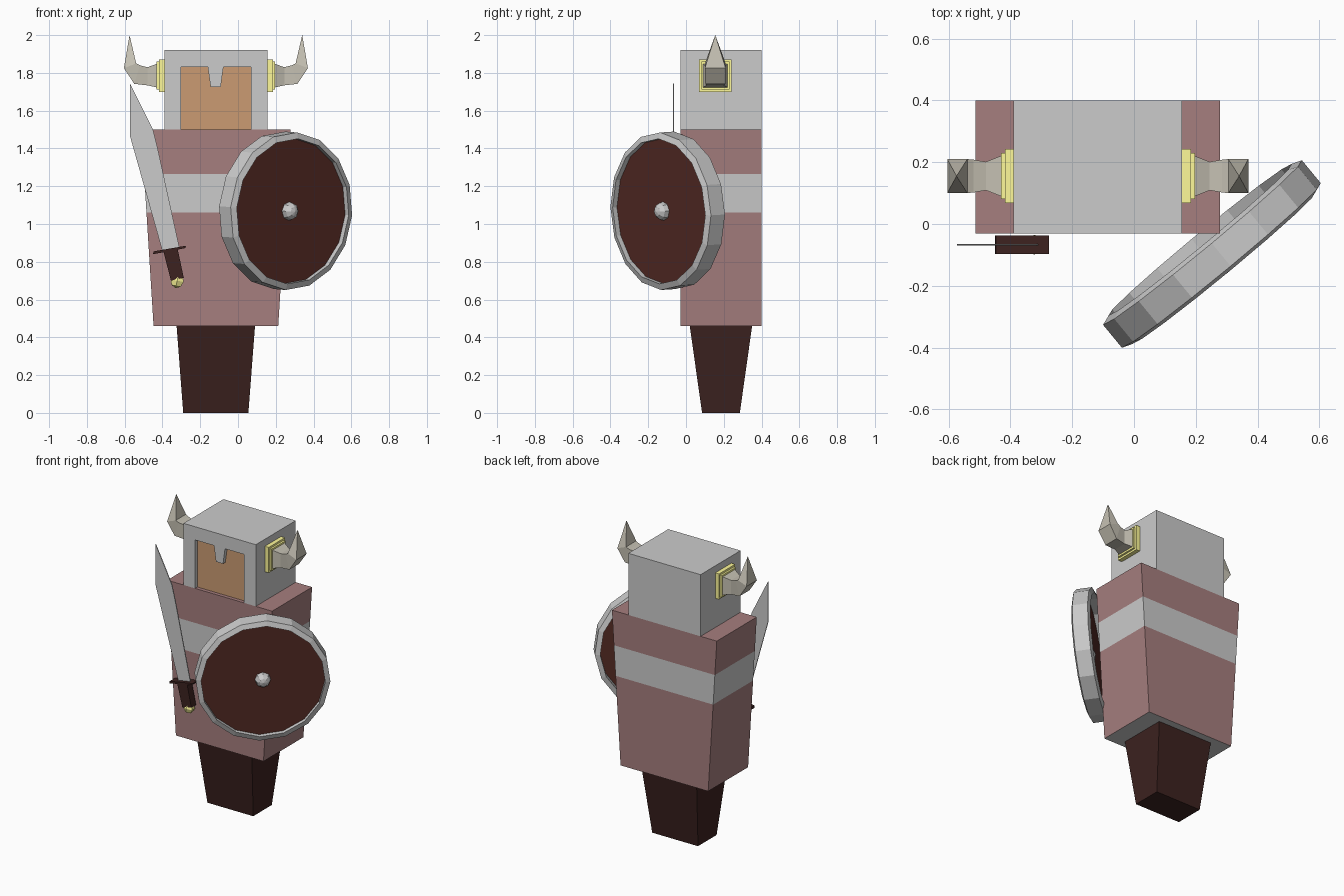
import bpy, bmesh, math
from mathutils import Matrix, Vector

if "Cube" in bpy.data.objects:
    bpy.data.objects.remove(bpy.data.objects["Cube"])

CX, CY = -0.117, 0.185      # body centre line


def mat(name, r, g, b):
    m = bpy.data.materials.new(name)
    m.diffuse_color = (r, g, b, 1)
    m.use_nodes = True
    m.node_tree.nodes["Principled BSDF"].inputs["Base Color"].default_value = m.diffuse_color
    return m


GREY = mat("grey", 0.8, 0.8, 0.8)
TUNIC = mat("tunic", 0.38, 0.21, 0.21)
LEGS = mat("trousers", 0.045, 0.016, 0.014)
SKIN = mat("skin", 0.6, 0.33, 0.17)
GOLD = mat("gold", 1.0, 0.95, 0.32)
HORN = mat("horn", 0.56, 0.53, 0.45)
WOOD = mat("wood", 0.09, 0.024, 0.018)


def finish(name, bm, mats):
    bmesh.ops.remove_doubles(bm, verts=bm.verts, dist=1e-5)
    bmesh.ops.recalc_face_normals(bm, faces=bm.faces)
    me = bpy.data.meshes.new(name)
    bm.to_mesh(me)
    bm.free()
    for m in mats:
        me.materials.append(m)
    ob = bpy.data.objects.new(name, me)
    bpy.context.collection.objects.link(ob)
    return ob


def loft(name, rings, mats, bands=None, caps=(0, 0), closed=False):
    """Skin a list of point rings; bands gives a material slot per strip."""
    bm = bmesh.new()
    vr = [[bm.verts.new(p) for p in r] for r in rings]
    n = len(vr[0])
    count = len(vr) if closed else len(vr) - 1
    for i in range(count):
        a, b = vr[i], vr[(i + 1) % len(vr)]
        for k in range(n):
            f = bm.faces.new((a[k], a[(k + 1) % n], b[(k + 1) % n], b[k]))
            f.material_index = bands[i] if bands else 0
    if not closed:
        bm.faces.new(vr[0]).material_index = caps[0]
        bm.faces.new(vr[-1]).material_index = caps[1]
    return finish(name, bm, mats)


def rect(x0, x1, y0, y1, z):
    return [(x0, y0, z), (x1, y0, z), (x1, y1, z), (x0, y1, z)]


def prism(name, pts, y0, y1, mats):
    """Extrude an x-z outline along y."""
    return loft(name, [[(x, y, z) for x, z in pts] for y in (y0, y1)], mats)


# legs
loft("legs", [rect(-0.29, 0.055, 0.085, 0.285, 0),
              rect(-0.325, 0.09, 0.02, 0.35, 0.46)], [LEGS])


# tunic with grey belt band
def body(z):
    h = 0.33 + 0.065 * (z - 0.46) / 1.04
    return rect(CX - h, CX + h, -0.03, 0.40, z)


loft("tunic", [body(z) for z in (0.46, 1.06, 1.265, 1.5)],
     [TUNIC, GREY], bands=[0, 1, 0], caps=(1, 0))

# helmet with face opening and nose guard
helmet = loft("helmet", [rect(-0.39, 0.155, -0.03, 0.40, 1.5),
                         rect(-0.39, 0.155, -0.03, 0.40, 1.92)], [])


def opening(z0):
    return [(-0.303, z0), (0.068, z0), (0.068, 1.83), (-0.077, 1.83),
            (-0.092, 1.724), (-0.145, 1.724), (-0.16, 1.83), (-0.303, 1.83)]


cutter = prism("face_cutter", opening(1.4), -0.1, 0.01, [])
cutter.hide_render = True
cutter.hide_set(True)
cut = helmet.modifiers.new("face_opening", 'BOOLEAN')
cut.object = cutter
cut.operation = 'DIFFERENCE'
cut.solver = 'EXACT'
prism("face", opening(1.5), -0.005, 0.01, [SKIN])

# horns and gold collars, mirrored about the body centre
for side, s in (("right", 1), ("left", -1)):
    def section(inner, outer, h):
        (xa, za), (xb, zb) = inner, outer
        return [(CX + s * (x - CX), CY - 0.03 + d, z) for x, z, d in
                ((xa, za, -h), (xa, za, h), (xb, zb, h), (xb, zb, -h))]

    def square(x, h):
        return section((x, 1.785 + h), (x, 1.785 - h), h)

    loft("horn_collar_" + side,
         [square(0.15, 0.087), square(0.184, 0.087),
          square(0.184, 0.074), square(0.197, 0.074)], [GOLD])
    loft("horn_" + side,
         [section((0.19, 1.85), (0.19, 1.722), 0.068),
          section((0.245, 1.83), (0.245, 1.734), 0.046),
          section((0.285, 1.84), (0.315, 1.742), 0.053),
          section((0.305, 1.85), (0.37, 1.825), 0.055),
          section((0.34, 2.0), (0.3402, 2.0), 0.0002)], [HORN])

# sword
SY = -0.067
prism("sword_blade",
      [(-0.40, 0.855), (-0.573, 1.47), (-0.573, 1.745), (-0.515, 1.63),
       (-0.45, 1.5), (-0.425, 1.40), (-0.31, 0.875)],
      SY - 0.003, SY + 0.003, [])
prism("sword_guard", [(-0.45, 0.84), (-0.28, 0.872), (-0.275, 0.885), (-0.447, 0.855)],
      SY - 0.03, SY + 0.03, [LEGS])
prism("sword_grip", [(-0.395, 0.856), (-0.32, 0.87), (-0.287, 0.715), (-0.355, 0.70)],
      SY - 0.025, SY + 0.025, [LEGS])
bm = bmesh.new()
bmesh.ops.create_uvsphere(bm, u_segments=6, v_segments=4, radius=0.04,
                          matrix=Matrix.Translation((-0.322, SY, 0.70)) @
                          Matrix.Rotation(math.radians(12), 4, 'Y') @
                          Matrix.Diagonal((1, 0.8, 1, 1)))
finish("sword_pommel", bm, [GOLD])

# shield frame: local z is the outward normal
n = Vector((0.636, -0.772, -0.05)).normalized()
u = Vector((0.772, 0.636, 0)).normalized()
v = n.cross(u)
M = Matrix((u, v, n)).transposed().to_4x4()
M.translation = (0.252, -0.097, 1.07)
SPIN = math.radians(-3)


def circle(r, h, sides=16):
    return [M @ Vector((r * math.cos(SPIN + 2 * math.pi * k / sides),
                        r * math.sin(SPIN + 2 * math.pi * k / sides), h))
            for k in range(sides)]


loft("shield_rim", [circle(0.385, -0.06), circle(0.418, -0.048),
                    circle(0.418, 0.048), circle(0.385, 0.06)], [], closed=True)
loft("shield_board", [circle(0.387, 0.0), circle(0.387, 0.03)], [WOOD])
bm = bmesh.new()
bmesh.ops.create_uvsphere(bm, u_segments=8, v_segments=6, radius=0.05,
                          matrix=M @ Matrix.Translation((0, 0, 0.03)))
finish("shield_boss", bm, [])
